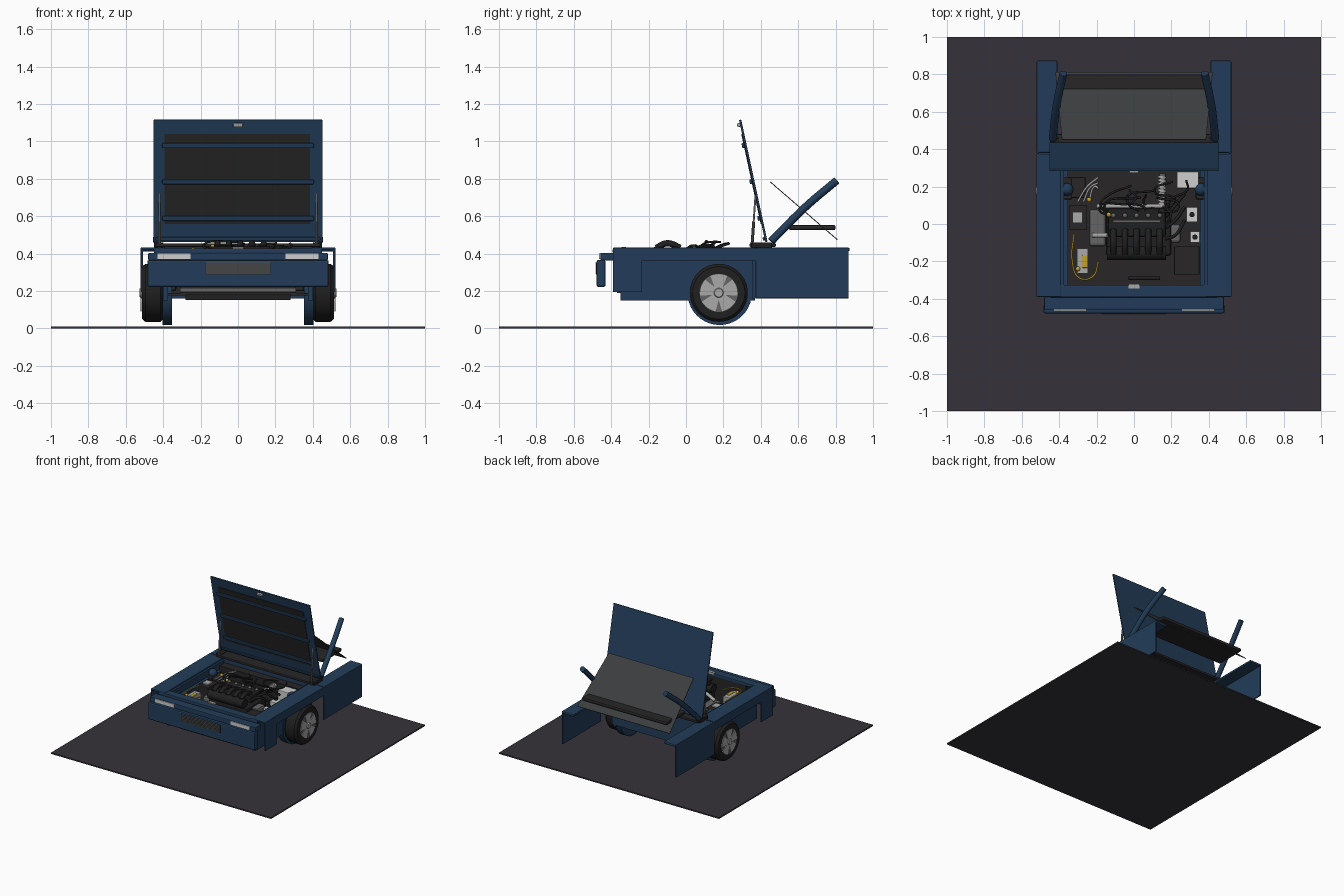
import bpy, bmesh, math, random
from mathutils import Matrix, Vector

random.seed(4)
old = bpy.data.objects.get("Cube")
if old:
    bpy.data.objects.remove(old, do_unlink=True)


def material(name, r, g, b):
    m = bpy.data.materials.new(name)
    m.use_nodes = True
    m.diffuse_color = (r, g, b, 1)
    bsdf = next(n for n in m.node_tree.nodes if n.type == 'BSDF_PRINCIPLED')
    bsdf.inputs["Base Color"].default_value = (r, g, b, 1)
    return m


BLUE = material("body_blue", .016, .046, .1)
FLOOR = material("floor_charcoal", .036, .032, .041)
BLACK = material("rubber_black", .014, .014, .015)
LINER = material("liner_brown_black", .021, .019, .02)
GLASS = material("smoked_glass", .045, .047, .05)
SILVER = material("silver", .4, .4, .4)
WHITE = material("pale_grey", .62, .62, .62)
STEEL = material("dark_steel", .13, .13, .13)
YELLOW = material("yellow", .55, .36, .03)


def finish(name, bm, mat, smooth=False):
    bmesh.ops.recalc_face_normals(bm, faces=bm.faces)
    me = bpy.data.meshes.new(name)
    bm.to_mesh(me)
    bm.free()
    ob = bpy.data.objects.new(name, me)
    bpy.context.collection.objects.link(ob)
    me.materials.append(mat)
    if smooth:
        bpy.ops.object.select_all(action='DESELECT')
        ob.select_set(True)
        bpy.context.view_layer.objects.active = ob
        bpy.ops.object.shade_smooth_by_angle()
    return ob


def box(name, mat, x, y, z, bevel=0, frame=None):
    """Box from (low, high) ranges, optionally placed in a tilted frame."""
    bm = bmesh.new()
    bmesh.ops.create_cube(bm, size=1)
    for v in bm.verts:
        v.co = Vector([(r[0] + r[1]) / 2 + c * (r[1] - r[0]) for r, c in zip((x, y, z), v.co)])
    if bevel:
        bmesh.ops.bevel(bm, geom=bm.edges[:], offset=bevel, segments=2, profile=.5, affect='EDGES')
    if frame:
        bm.transform(frame)
    return finish(name, bm, mat)


def rod(name, mat, a, b, r, r2=None, sides=24):
    a, b = Vector(a), Vector(b)
    bm = bmesh.new()
    bmesh.ops.create_cone(bm, cap_ends=True, segments=sides, radius1=r,
                          radius2=r if r2 is None else r2, depth=(b - a).length)
    bm.transform(Matrix.Translation((a + b) / 2) @ (b - a).to_track_quat('Z', 'Y').to_matrix().to_4x4())
    return finish(name, bm, mat, True)


def ball(name, mat, p, r):
    bm = bmesh.new()
    bmesh.ops.create_uvsphere(bm, u_segments=16, v_segments=10, radius=r)
    bm.transform(Matrix.Translation(p))
    return finish(name, bm, mat, True)


def prism(name, mat, pts, shift):
    bm = bmesh.new()
    f = bm.faces.new([bm.verts.new(p) for p in pts])
    top = bmesh.ops.extrude_face_region(bm, geom=[f])
    bmesh.ops.translate(bm, vec=shift, verts=[v for v in top["geom"] if isinstance(v, bmesh.types.BMVert)])
    return finish(name, bm, mat)


def tube(name, mat, pts, r):
    cu = bpy.data.curves.new(name, 'CURVE')
    cu.dimensions = '3D'
    cu.bevel_depth, cu.bevel_resolution, cu.resolution_u, cu.use_fill_caps = r, 2, 6, True
    sp = cu.splines.new('BEZIER')
    sp.bezier_points.add(len(pts) - 1)
    for bp, p in zip(sp.bezier_points, pts):
        bp.co = p
        bp.handle_left_type = bp.handle_right_type = 'AUTO'
    ob = bpy.data.objects.new(name, cu)
    bpy.context.collection.objects.link(ob)
    cu.materials.append(mat)
    bpy.ops.object.select_all(action='DESELECT')
    ob.select_set(True)
    bpy.context.view_layer.objects.active = ob
    bpy.ops.object.convert(target='MESH')


def sx(s, a, b):
    return tuple(sorted((s * a, s * b)))


box("floor", FLOOR, (-1, 1), (-1, 1), (0, .01))

# Fenders, doors, inner walls and wheels on both sides
WY, WZ = .175, .19
for s, side in ((1, "left"), (-1, "right")):
    outline = [(-.39, .43), (.375, .43), (.375, .36), (-.235, .36), (-.235, .195), (-.39, .195)]
    prism(side + "_fender_skin", BLUE, [(s * .52, y, z) for y, z in outline], (-s * .008, 0, 0))
    box(side + "_fender_top", BLUE, sx(s, .39, .52), (-.39, .375), (.418, .432), .005)
    box(side + "_inner_wall", BLUE, sx(s, .375, .4), (-.35, .37), (.148, .42))
    box(side + "_bay_ledge", BLUE, sx(s, .352, .376), (-.33, .29), (.35, .365))
    box(side + "_door_skin", BLUE, sx(s, .508, .52), (.372, .87), (.16, .43), .004)
    box(side + "_door_top", BLUE, sx(s, .41, .52), (.38, .875), (.412, .432), .008)
    rod(side + "_wheel_well", BLUE, (s * .352, WY + .005, WZ), (s * .404, WY + .005, WZ), .172, sides=40)
    box(side + "_strut_tower", LINER, sx(s, .33, .38), (.13, .25), (.2, .37), .01)
    ball(side + "_strut_dome", BLUE, (s * .358, .185, .385), .034)
    # Tyre with rounded shoulders
    for a, b, ra, rb in ((.4, .415, .142, .155), (.415, .495, .155, .155), (.495, .513, .155, .14)):
        rod(side + "_tyre", BLACK, (s * a, WY, WZ), (s * b, WY, WZ), ra, rb, 40)
    rod(side + "_rim", STEEL, (s * .5, WY, WZ), (s * .514, WY, WZ), .102, sides=40)
    for i in range(5):
        spoke = (Matrix.Translation((s * .515, WY, WZ)) @ Matrix.Rotation(math.tau * i / 5, 4, 'X'))
        prism_pts = [(0, -.015, .01), (0, .015, .01), (0, .045, .092), (0, 0, .1), (0, -.045, .092)]
        prism(side + "_spoke", SILVER, [spoke @ Vector(p) for p in prism_pts], (s * .005, 0, 0))
    rod(side + "_hub", SILVER, (s * .51, WY, WZ), (s * .527, WY, WZ), .03, .022)
    # Hood struts and windscreen pillars
    rod(side + "_hood_strut", SILVER, (s * .42, .352, .43), (s * .42, .372, .72), .005, sides=10)
    rod(side + "_strut_sleeve", STEEL, (s * .42, .352, .43), (s * .42, .362, .57), .008, sides=10)
    box(side + "_hinge", BLACK, sx(s, .4, .45), (.35, .46), (.43, .46), .006)
    tube(side + "_pillar", BLUE, [(s * .435, .455, .465), (s * .413, .64, .65), (s * .378, .805, .79)], .021)
    # Headlamp
    box(side + "_headlamp", WHITE, sx(s, .255, .43), (-.464, -.45), (.37, .4))

# Front end: bumper, grille and crossbeams
box("bumper", BLUE, (-.485, .485), (-.478, -.43), (.222, .366), .01)
box("headlamp_shelf", BLUE, (-.48, .48), (-.458, -.385), (.362, .404), .006)
box("front_beam", BLUE, (-.45, .45), (-.392, -.325), (.4, .428), .006)
box("grille_recess", LINER, (-.175, .175), (-.481, -.476), (.288, .352))
for i in range(6):
    z = .294 + i * .0105
    box("grille_slat", STEEL, (-.17, .17), (-.485, -.48), (z, z + .005))
box("front_latch", SILVER, (-.03, .03), (-.345, -.32), (.42, .435))
box("radiator", LINER, (-.31, .31), (-.37, -.33), (.19, .4))
box("radiator_strip", STEEL, (-.31, .31), (-.376, -.369), (.198, .212))
box("lower_tray", BLACK, (-.28, .28), (-.35, .3), (.152, .18))
box("bay_tray", LINER, (-.376, .376), (-.34, .36), (.175, .19))

# Firewall and cowl
box("firewall", BLUE, (-.41, .41), (.355, .372), (.16, .435))
box("firewall_lining", LINER, (-.37, .37), (.29, .355), (.18, .4))
box("cowl", LINER, (-.44, .44), (.34, .48), (.436, .455), .005)

# Raised hood, built in its tilted frame
hood = Matrix.Translation((0, .43, .462)) @ Matrix.Rotation(math.atan2(.14, .65), 4, 'X')
box("hood", BLUE, (-.452, .452), (-.006, .006), (0, .668), .003, hood)
box("hood_liner", LINER, (-.392, .386), (-.01, -.005), (.1, .592), 0, hood)
for h in (.132, .332, .53):
    box("hood_rib", BLUE, (-.405, .405), (-.02, -.006), (h - .013, h + .013), .004, hood)
box("hood_lower_lip", BLUE, (-.44, .44), (-.016, -.005), (.01, .028), .003, hood)
box("hood_latch", SILVER, (-.026, .026), (-.022, -.005), (.632, .652), .003, hood)

# Slanted glass and shelf
prism("windscreen", GLASS, [(-.385, .452, .785), (.385, .452, .785), (.42, .812, .475), (-.42, .812, .475)],
      (0, -.003, -.004))
box("dashboard_shelf", LINER, (-.385, .385), (.55, .8), (.525, .553), .01)

# Engine
box("engine_block", BLACK, (-.15, .2), (-.17, .09), (.19, .37), .015)
box("engine_cover", BLACK, (-.14, .17), (-.07, .085), (.37, .43), .012)
box("cover_trim", STEEL, (-.11, .14), (.01, .02), (.43, .437))
rod("plenum", BLACK, (-.145, -.155, .4), (.17, -.155, .4), .038)
for i in range(5):
    x = -.11 + i * .062
    tube("intake_runner", BLACK, [(x, -.16, .43), (x, -.1, .455), (x, -.03, .43)], .017)
    ball("plug_cap", STEEL, (x, .045, .432), .013)
rod("fuel_rail", SILVER, (-.2, .095, .4), (.15, .095, .4), .011)
rod("rear_pipe", SILVER, (-.22, -.06, .36), (-.14, -.06, .4), .013)
rod("front_roller", BLACK, (-.03, -.29, .39), (.14, -.29, .39), .009)
for i in range(9):
    y = .1 + i * .018
    rod("ribbed_hose", SILVER, (.15, y, .39), (.152, y + .012, .39), .022)
rod("hose_core", STEEL, (.15, .09, .39), (.152, .27, .39), .016)
box("alternator", STEEL, (.19, .25), (-.1, .0), (.25, .36), .015)
box("gearbox", STEEL, (-.24, -.15), (-.12, .08), (.2, .34), .015)

# Bay accessories
for name, mat, x, y, z in (
        ("coolant_tank", WHITE, (.23, .345), (.19, .28), (.3, .4)),
        ("washer_tank", WHITE, (.28, .34), (.01, .09), (.28, .39)),
        ("brake_reservoir", WHITE, (.3, .352), (-.1, -.04), (.28, .385)),
        ("air_box", LINER, (.215, .35), (-.27, -.12), (.2, .36)),
        ("fuse_box", LINER, (-.345, -.25), (-.03, .1), (.25, .37)),
        ("fuse_lid", SILVER, (-.33, -.275), (.005, .065), (.37, .382)),
        ("relay_box", LINER, (-.335, -.26), (.14, .25), (.25, .37)),
        ("filter_box", SILVER, (-.305, -.245), (-.265, -.13), (.28, .375)),
        ("filter_label", YELLOW, (-.278, -.248), (-.235, -.165), (.375, .381))):
    box(name, mat, x, y, z, .004)
for p in ((.31, .05, .395), (.326, -.07, .39)):
    rod("tank_cap", BLACK, p, (p[0], p[1], p[2] + .015), .014)
for p in ((-.24, .13, .42), (-.135, .05, .437), (-.3, -.24, .38)):
    ball("filler_cap", YELLOW, p, .013)
tube("yellow_cable", YELLOW, [(-.32, -.05, .38), (-.33, -.2, .385), (-.29, -.29, .38),
                              (-.22, -.28, .38), (-.19, -.2, .385)], .005)
for i in range(3):
    tube("braided_hose", SILVER, [(-.3 + i * .03, .12, .37), (-.25 + i * .02, .2, .4),
                                  (-.19, .25 - i * .03, .42)], .006)

# Loose wiring and hoses over the engine
for i in range(10):
    x, y = random.uniform(-.16, .2), random.uniform(-.02, .1)
    pts = [(x, y, .41)]
    for k in range(3):
        pts.append((x + random.uniform(-.1, .13), y + .05 * (k + 1), random.uniform(.4, .465)))
    tube("wire", BLACK, pts, .006)
for i in range(3):
    tube("side_hose", BLACK, [(.17, -.08 + i * .06, .4), (.22, -.06 + i * .08, .43),
                              (.27, .02 + i * .07, .38)], .009)
